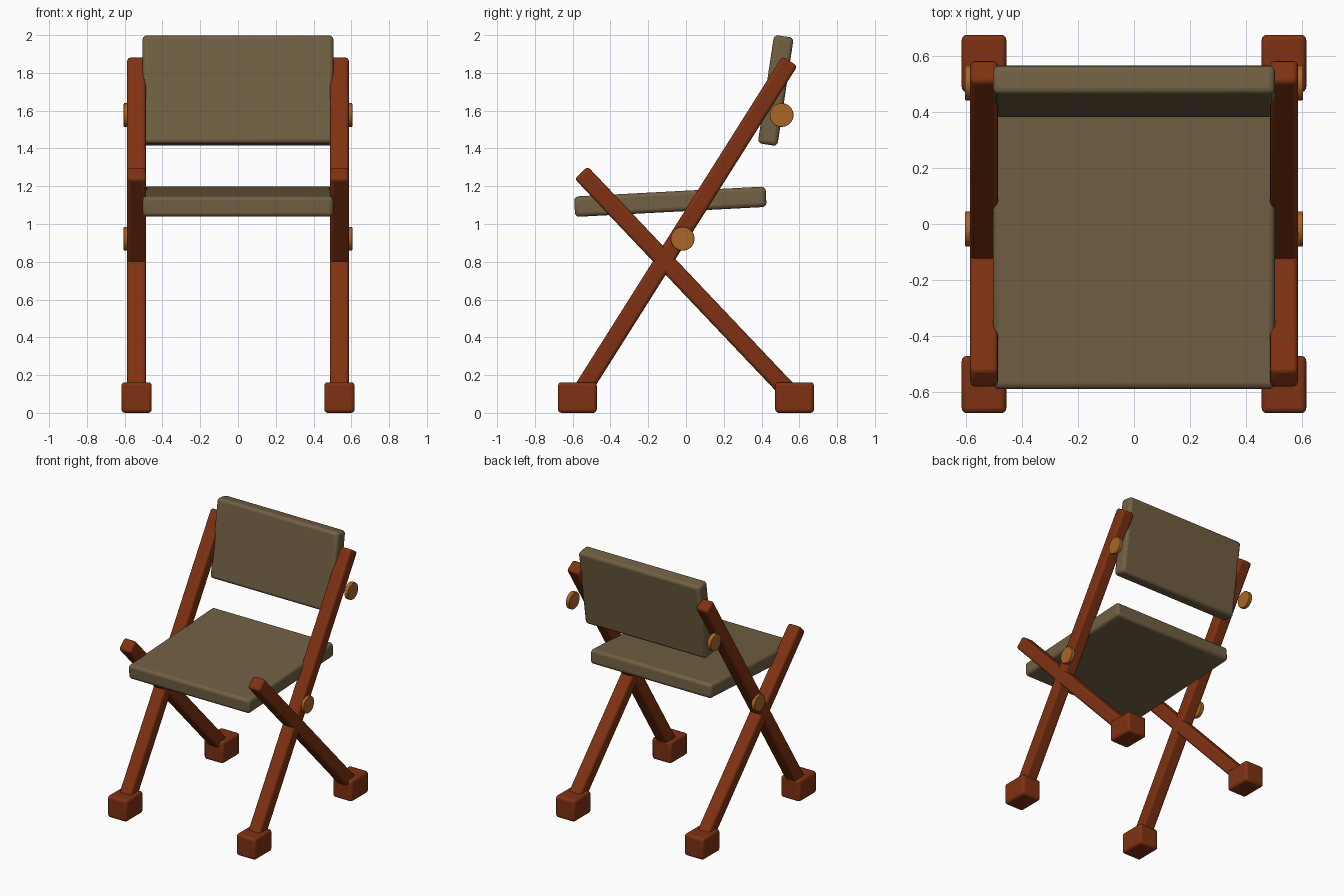
import bpy
from math import atan2, radians, hypot, pi

cube = bpy.data.objects.get("Cube")
if cube:
    bpy.data.objects.remove(cube, do_unlink=True)


def make_material(name, rgb):
    mat = bpy.data.materials.new(name)
    mat.use_nodes = True
    color = (*rgb, 1)
    mat.diffuse_color = color
    mat.node_tree.nodes["Principled BSDF"].inputs["Base Color"].default_value = color
    return mat


RED_WOOD = make_material("red_wood", (0.21, 0.031, 0.006))
CANVAS = make_material("brown_canvas", (0.165, 0.115, 0.056))
BRASS = make_material("orange_brass", (0.40, 0.135, 0.02))


def finish(obj, name, mat, bevel):
    """Name, colour and round the edges of the active object."""
    obj.name = name
    obj.data.materials.append(mat)
    bpy.ops.object.transform_apply(location=False, rotation=False, scale=True)
    mod = obj.modifiers.new("rounded_edges", "BEVEL")
    mod.width = bevel
    mod.segments = 3
    mod.limit_method = "ANGLE"
    bpy.ops.object.shade_smooth_by_angle(angle=radians(35))
    return obj


def box(name, center, size, mat, tilt=0, bevel=0.018):
    bpy.ops.mesh.primitive_cube_add(size=1, location=center, rotation=(tilt, 0, 0))
    obj = bpy.context.object
    obj.scale = size
    return finish(obj, name, mat, bevel)


def beam(name, x, start, end):
    """Square bar running between two (y, z) points."""
    dy, dz = end[0] - start[0], end[1] - start[1]
    center = (x, (start[0] + end[0]) / 2, (start[1] + end[1]) / 2)
    return box(name, center, (0.1, 0.095, hypot(dy, dz)), RED_WOOD, -atan2(dy, dz))


def disc(name, x, y, z):
    bpy.ops.mesh.primitive_cylinder_add(vertices=32, radius=0.063, depth=0.03,
                                        location=(x, y, z), rotation=(0, pi / 2, 0))
    return finish(bpy.context.object, name, BRASS, 0.004)


# Crossed legs, feet and pivot discs on each side
for side, sign in (("left", 1), ("right", -1)):
    x = sign * 0.537
    beam(f"{side}_long_leg", x, (-0.575, 0.08), (0.55, 1.862))
    beam(f"{side}_short_leg", x, (0.575, 0.08), (-0.555, 1.272))
    box(f"{side}_front_foot", (x, -0.575, 0.081), (0.16, 0.205, 0.162), RED_WOOD)
    box(f"{side}_back_foot", (x, 0.575, 0.081), (0.16, 0.205, 0.162), RED_WOOD)
    disc(f"{side}_lower_disc", sign * 0.59, -0.018, 0.922)
    disc(f"{side}_upper_disc", sign * 0.59, 0.506, 1.577)

# Seat and backrest panels
box("seat", (0, -0.083, 1.118), (1.01, 1.015, 0.108), CANVAS, radians(3), 0.022)
box("backrest", (0, 0.475, 1.707), (1.01, 0.105, 0.58), CANVAS, radians(-8.6), 0.022)
